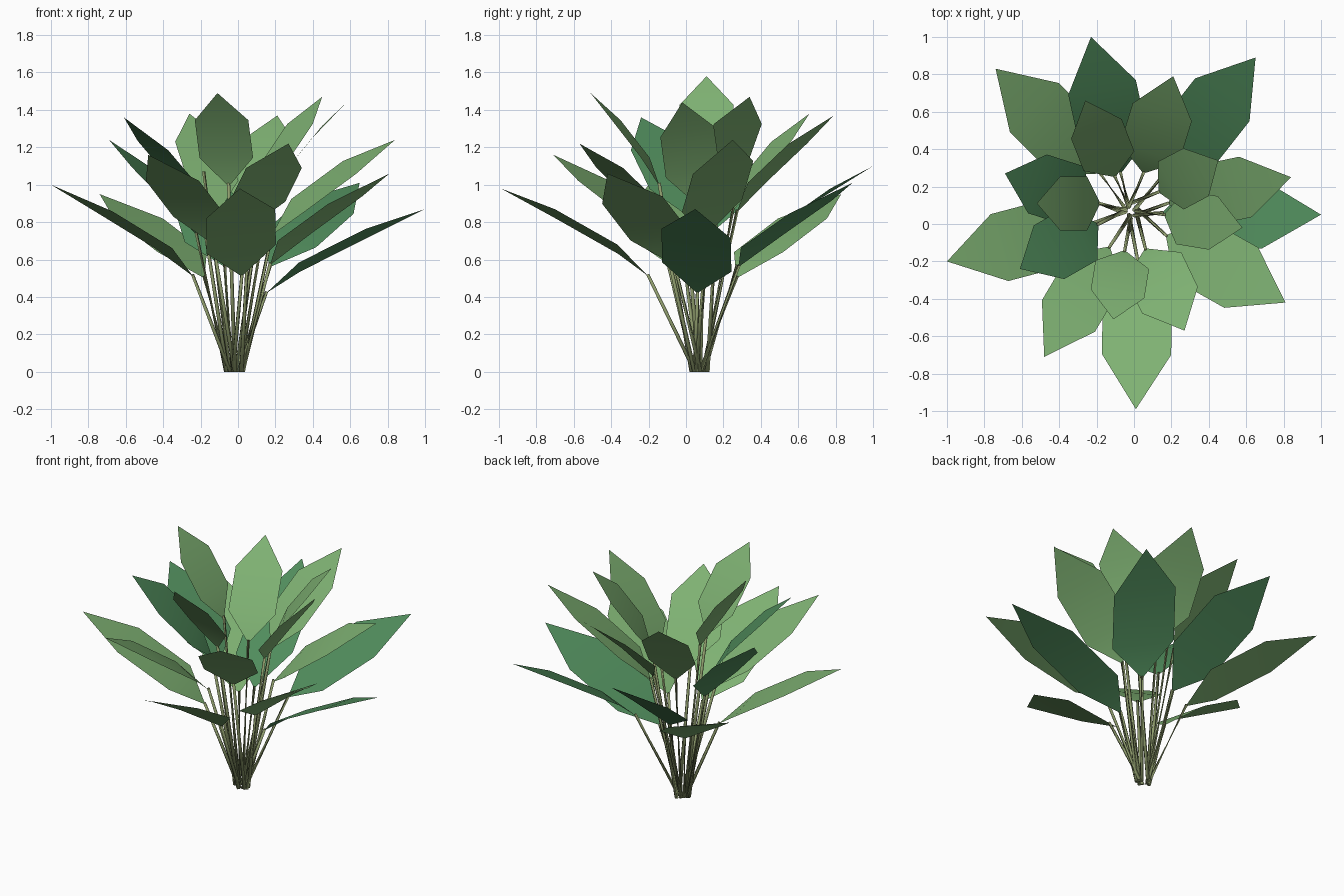
import bpy
import math
import random
from mathutils import Vector

random.seed(4)
if "Cube" in bpy.data.objects:
    bpy.data.objects.remove(bpy.data.objects["Cube"], do_unlink=True)


def make_material(name, color):
    mat = bpy.data.materials.new(name)
    mat.use_nodes = True
    mat.diffuse_color = color
    mat.node_tree.nodes["Principled BSDF"].inputs["Base Color"].default_value = color
    return mat


light_green = make_material("light_green", (0.21, 0.44, 0.17, 1))
blue_green = make_material("blue_green", (0.083, 0.27, 0.11, 1))
stem_olive = make_material("stem_olive", (0.27, 0.33, 0.15, 1))

CROWN = Vector((-0.02, 0.07, 0))


def add_mesh(name, verts, faces, mat):
    mesh = bpy.data.meshes.new(name)
    mesh.from_pydata(verts, [], faces)
    mesh.materials.append(mat)
    mesh.polygons.foreach_set("use_smooth", [True] * len(faces))
    mesh.update()
    obj = bpy.data.objects.new(name, mesh)
    bpy.context.collection.objects.link(obj)
    return obj


def add_leaf(name, base, tip, width, roll, mat):
    """Six-sided blade: steep base, broad middle, flatter pointed tip."""
    span = tip - base
    side = Vector((-span.y, span.x, 0)).normalized() * width / 2
    side.z = roll / 2

    def row(out, up):
        return base + Vector((span.x * out, span.y * out, span.z * up))

    low, high = row(0.21, 0.31), row(0.63, 0.71)
    verts = [base, low - side, low + side, high - side, high + side, tip]
    add_mesh(name, verts, [(0, 1, 2), (1, 3, 4, 2), (3, 5, 4)], mat)


def add_stem(name, foot, top, radius=0.012, sides=5):
    """Straight, slightly tapered stalk."""
    turn = (top - foot).to_track_quat("Z", "Y")
    verts = []
    for i in range(sides):
        a = math.tau * i / sides
        ring = Vector((math.cos(a), math.sin(a), 0)) * radius
        verts += [foot + ring, top + turn @ ring * 0.75]
    n = 2 * sides
    faces = [(2 * i, (2 * i + 2) % n, (2 * i + 3) % n, 2 * i + 1) for i in range(sides)]
    faces += [tuple(range(n - 2, -1, -2)), tuple(range(1, n, 2))]
    add_mesh(name, verts, faces, stem_olive)


# Each leaf: base point, tip point, rise of its left edge, colour
outer = [
    ((0.02, -0.20, 0.51), (0.01, -0.99, 0.98), 0.05, light_green),
    ((-0.24, 0.00, 0.51), (-1.00, -0.20, 1.00), 0, light_green),
    ((0.15, 0.06, 0.42), (1.00, 0.05, 0.87), -0.05, blue_green),
    ((0.17, -0.06, 0.57), (0.81, -0.42, 1.06), 0.04, light_green),
    ((-0.18, 0.27, 0.50), (-0.74, 0.83, 0.95), 0, light_green),
    ((-0.07, 0.27, 0.56), (-0.23, 1.00, 1.10), -0.07, blue_green),
    ((0.17, 0.28, 0.56), (0.65, 0.89, 1.01), 0.07, blue_green),
]
middle = [
    ((0.18, 0.11, 0.73), (0.84, 0.25, 1.24), 0.07, light_green),
    ((0.06, -0.13, 0.77), (0.27, -0.57, 1.22), 0, light_green),
    ((-0.13, -0.12, 0.68), (-0.48, -0.71, 1.16), 0, light_green),
    ((-0.19, 0.00, 0.84), (-0.61, -0.24, 1.36), -0.05, blue_green),
    ((-0.22, 0.12, 0.73), (-0.69, 0.27, 1.24), 0, blue_green),
    ((0.05, 0.27, 0.85), (0.21, 0.79, 1.37), 0, light_green),
]
inner = [
    ((-0.05, -0.14, 0.99), (-0.11, -0.51, 1.49), 0, light_green),
    ((-0.18, 0.11, 1.05), (-0.52, 0.11, 1.58), 0, light_green),
    ((-0.10, 0.25, 0.86), (-0.26, 0.66, 1.38), 0, light_green),
    ((0.13, 0.17, 0.97), (0.45, 0.34, 1.47), 0, light_green),
    ((0.16, 0.05, 0.90), (0.58, -0.02, 1.44), 0.06, light_green),
]

for tier, width, leaves in (("outer", 0.37, outer), ("middle", 0.33, middle),
                            ("inner", 0.29, inner)):
    for i, (base, tip, roll, mat) in enumerate(leaves, 1):
        base, tip = Vector(base), Vector(tip)
        add_leaf(f"{tier}_leaf_{i}", base, tip, width, roll, mat)
        # Stems spring from a small, uneven crown at the ground
        angle = math.atan2(base.y - CROWN.y, base.x - CROWN.x) + random.uniform(-0.9, 0.9)
        reach = random.uniform(0.02, 0.05)
        foot = CROWN + Vector((math.cos(angle), math.sin(angle), 0)) * reach
        add_stem(f"{tier}_stem_{i}", foot, base + (base - foot) * 0.02)
